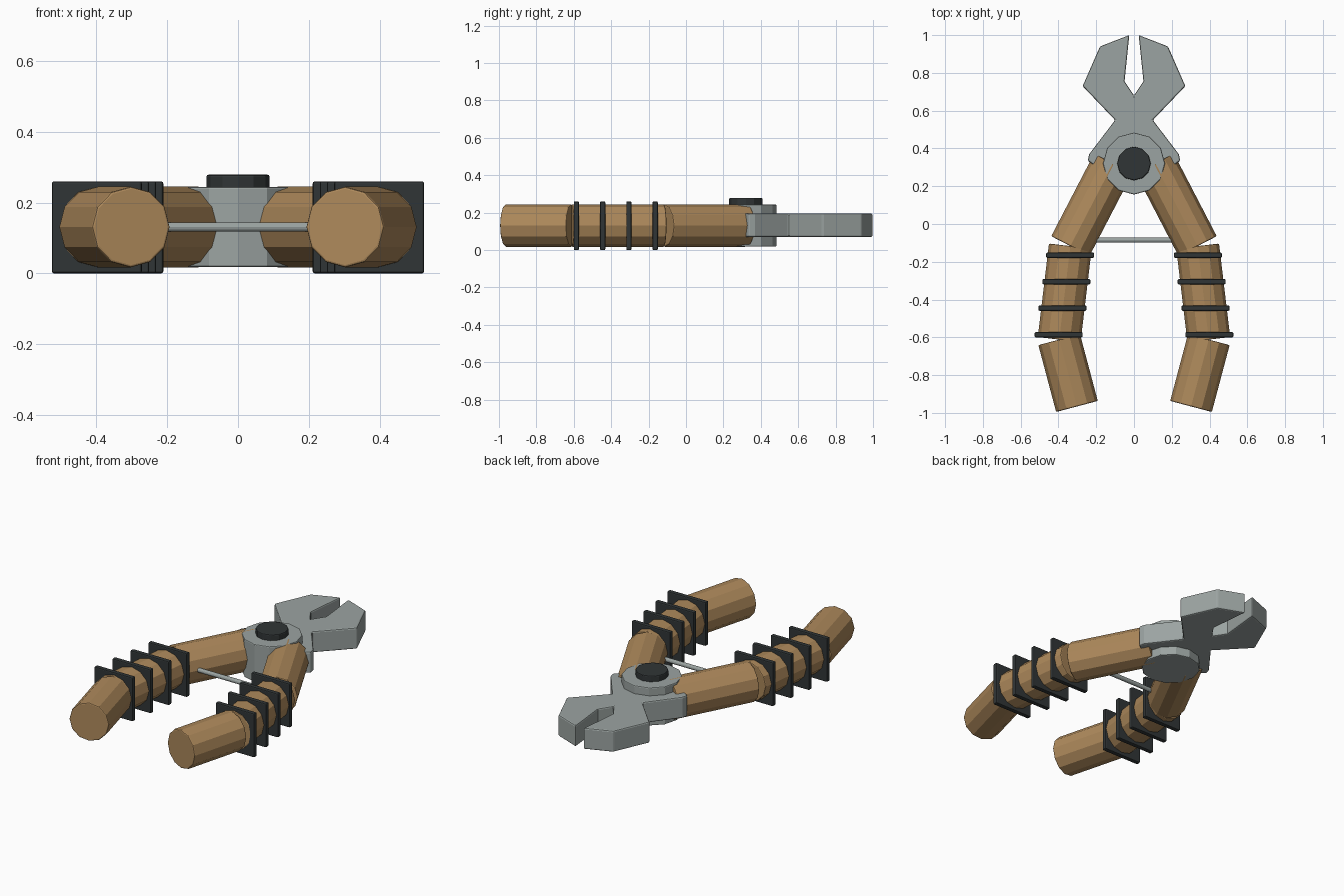
import bpy, bmesh
from math import radians
from mathutils import Vector

if "Cube" in bpy.data.objects:
    bpy.data.objects.remove(bpy.data.objects["Cube"])

ZC = 0.131


def material(name, color):
    m = bpy.data.materials.new(name)
    m.diffuse_color = (*color, 1)
    m.use_nodes = True
    m.node_tree.nodes["Principled BSDF"].inputs["Base Color"].default_value = m.diffuse_color
    return m


WOOD = material("wood", (0.42, 0.25, 0.105))
DARK = material("dark_rubber", (0.03, 0.036, 0.037))
STEEL = material("steel", (0.33, 0.37, 0.36))


def finish(ob, name, mat, bevel=0.006):
    ob.name = name
    ob.data.materials.append(mat)
    if bevel:
        b = ob.modifiers.new("bevel", 'BEVEL')
        b.width = bevel
        b.segments = 2
        b.limit_method = 'ANGLE'
        b.angle_limit = radians(40)
    return ob


def rod(name, a, b, radius, mat, sides=12, bevel=0.006):
    a, b = Vector(a), Vector(b)
    d = b - a
    bpy.ops.mesh.primitive_cylinder_add(vertices=sides, radius=radius, depth=d.length,
                                        location=(a + b) / 2)
    ob = bpy.context.object
    ob.rotation_euler = d.to_track_quat('Z', 'Y').to_euler()
    return finish(ob, name, mat, bevel)


def box(name, loc, size, mat):
    bpy.ops.mesh.primitive_cube_add(size=1, location=loc)
    ob = bpy.context.object
    ob.scale = size
    bpy.ops.object.transform_apply(location=False, rotation=False, scale=True)
    return finish(ob, name, mat)


# Jaw plate: right half outline, mirrored into one extruded profile
half = [(0, 0.68), (0.05, 0.755), (0.025, 1.0), (0.18, 0.94), (0.272, 0.73),
        (0.10, 0.55), (0.237, 0.37), (0.245, 0.335), (0.15, 0.27), (0, 0.22)]
outline = half + [(-x, y) for x, y in half[-2:0:-1]]
bm = bmesh.new()
face = bm.faces.new([bm.verts.new((x, y, 0.07)) for x, y in outline])
ext = bmesh.ops.extrude_face_region(bm, geom=[face])
bmesh.ops.translate(bm, vec=(0, 0, 0.126),
                    verts=[v for v in ext["geom"] if isinstance(v, bmesh.types.BMVert)])
bmesh.ops.recalc_face_normals(bm, faces=bm.faces)
mesh = bpy.data.meshes.new("jaws")
bm.to_mesh(mesh)
bm.free()
jaws = bpy.data.objects.new("jaws", mesh)
bpy.context.collection.objects.link(jaws)
finish(jaws, "jaws", STEEL, 0.008)

# Pivot hub and bolt head
rod("pivot_hub", (0, 0.32, 0.018), (0, 0.32, 0.244), 0.164, STEEL)
rod("pivot_bolt", (0, 0.32, 0.2), (0, 0.32, 0.279), 0.089, DARK)

# Spreader bar between the handles
rod("spreader_bar", (-0.3, -0.085, ZC), (0.3, -0.085, ZC), 0.013, STEEL, bevel=0)

# Handles: three straight wooden sections per side plus square grip plates
path = [(0.11, 0.32), (0.337, -0.117), (0.396, -0.612), (0.302, -0.966)]
for side, s in (("left", -1), ("right", 1)):
    for i in range(3):
        (x0, y0), (x1, y1) = path[i], path[i + 1]
        rod(f"{side}_handle_section_{i + 1}", (s * x0, y0, ZC), (s * x1, y1, ZC), 0.114, WOOD)
    for i in range(4):
        box(f"{side}_grip_plate_{i + 1}", (s * (0.338 + 0.0203 * i), -0.165 - 0.1403 * i, 0.13),
            (0.254, 0.028, 0.26), DARK)
